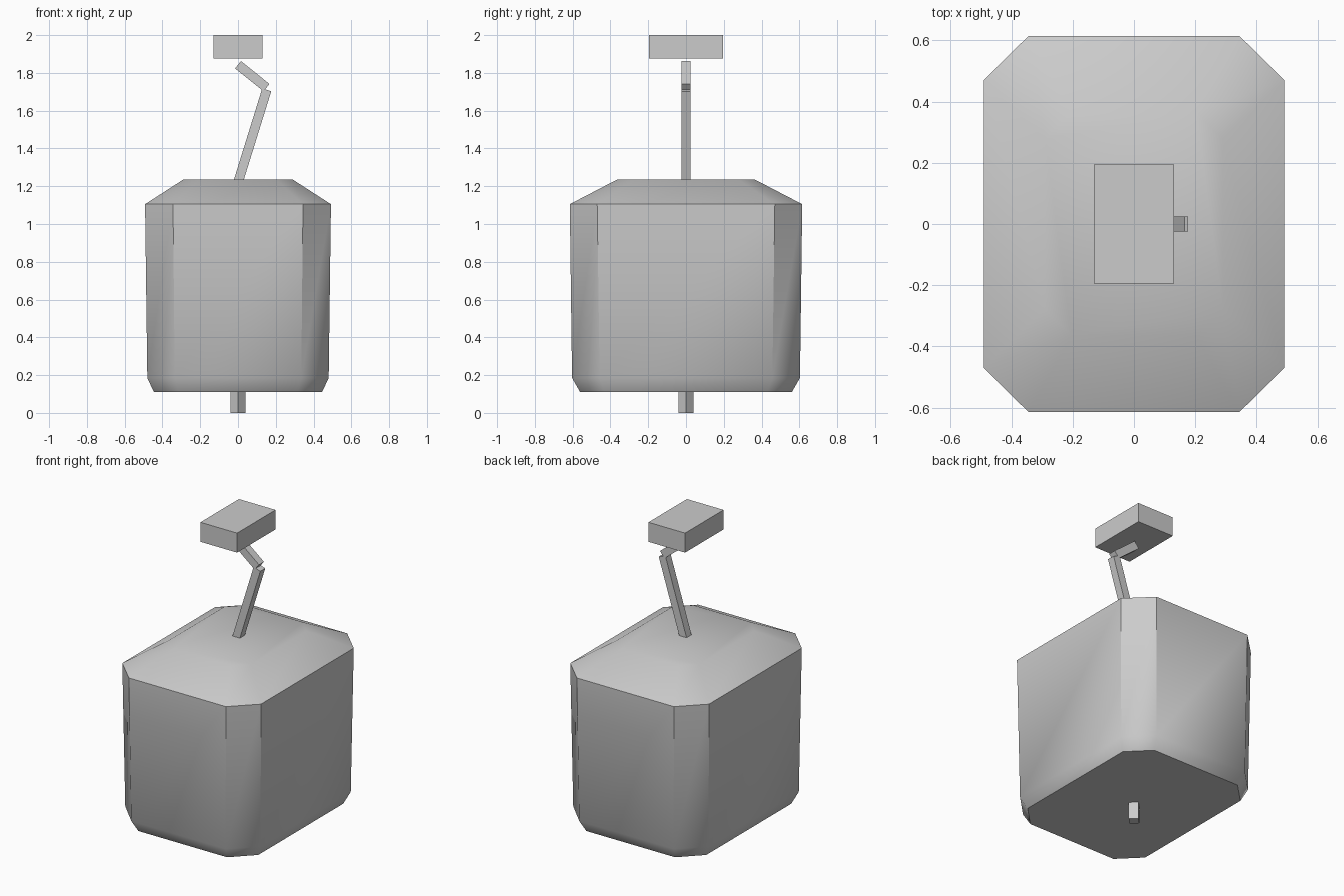
import bpy, bmesh, math
from mathutils import Vector

if "Cube" in bpy.data.objects:
    bpy.data.objects.remove(bpy.data.objects["Cube"])


def finish(bm, name):
    bmesh.ops.recalc_face_normals(bm, faces=bm.faces)
    me = bpy.data.meshes.new(name)
    bm.to_mesh(me)
    bm.free()
    ob = bpy.data.objects.new(name, me)
    bpy.context.collection.objects.link(ob)
    return ob


def octagon(x, y, cx, cy):
    # rectangle with cut corners
    return [(cx, -y), (x, -cy), (x, cy), (cx, y),
            (-cx, y), (-x, cy), (-x, -cy), (-cx, -y)]


def box(name, size, loc, rot=(0, 0, 0)):
    bm = bmesh.new()
    bmesh.ops.create_cube(bm, size=1)
    bmesh.ops.scale(bm, vec=size, verts=bm.verts)
    ob = finish(bm, name)
    ob.location, ob.rotation_euler = loc, rot
    return ob


def rod(name, a, b, width):
    # square bar between two points in the xz plane
    a, b = Vector(a), Vector(b)
    d = b - a
    return box(name, (width, width, d.length), (a + b) / 2,
               (0, math.atan2(d.x, d.z), 0))


# body: octagonal rings from bottom to top
sections = [(0.11, 0.445, 0.56, 0.315, 0.43),
            (0.185, 0.48, 0.603, 0.335, 0.457),
            (1.105, 0.492, 0.615, 0.344, 0.47),
            (1.235, 0.29, 0.365, 0.203, 0.278)]
bm = bmesh.new()
rings = [[bm.verts.new((px, py, s[0])) for px, py in octagon(*s[1:])]
         for s in sections]
for lo, hi in zip(rings, rings[1:]):
    for i in range(8):
        j = (i + 1) % 8
        bm.faces.new((lo[i], lo[j], hi[j], hi[i]))
bm.faces.new(rings[0])
bm.faces.new(rings[-1])
body = finish(bm, "body")
bpy.context.view_layer.objects.active = body
body.select_set(True)
bpy.ops.object.shade_smooth_by_angle(angle=math.radians(40))
body.select_set(False)

# bottom peg, turned 45 degrees
box("bottom_peg", (0.057, 0.057, 0.13), (0, 0, 0.065), (0, 0, math.pi / 4))

# bent arm
rod("lower_arm", (-0.003, 0, 1.21), (0.152, 0, 1.71), 0.05)
rod("upper_arm", (0.0, 0, 1.843), (0.151, 0, 1.722), 0.05)

# top block
box("top_block", (0.26, 0.39, 0.125), (0, 0, 1.9375))
